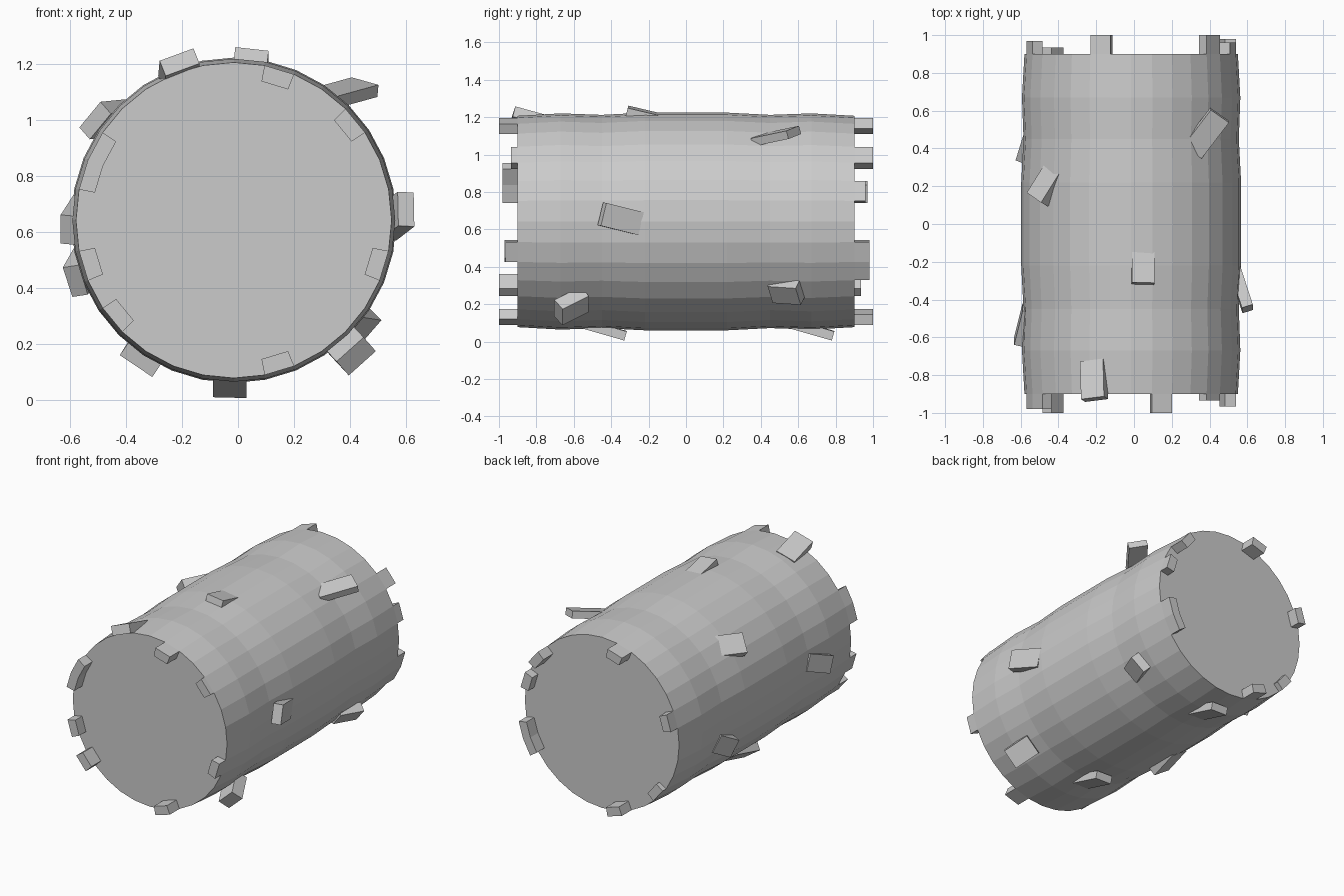
import bpy, bmesh
from math import sin, cos, radians
from mathutils import Vector

if "Cube" in bpy.data.objects:
    bpy.data.objects.remove(bpy.data.objects["Cube"])

CX, CZ, SIDES = -0.015, 0.642, 32
STEP = 360 / SIDES


def polar(r, deg, y):
    return Vector((CX + r * cos(radians(deg)), y, CZ + r * sin(radians(deg))))


def finish(name, bm):
    bmesh.ops.recalc_face_normals(bm, faces=bm.faces)
    me = bpy.data.meshes.new(name)
    bm.to_mesh(me)
    bm.free()
    ob = bpy.data.objects.new(name, me)
    bpy.context.collection.objects.link(ob)
    return ob


def loft(name, sections):
    """Closed skin over equal-length loops of points."""
    bm = bmesh.new()
    rings = [[bm.verts.new(p) for p in s] for s in sections]
    n = len(rings[0])
    for a, b in zip(rings, rings[1:]):
        for i in range(n):
            j = (i + 1) % n
            bm.faces.new((a[i], a[j], b[j], b[i]))
    bm.faces.new(rings[0])
    bm.faces.new(rings[-1])
    return finish(name, bm)


# log body with gently wavy outline
half = [(0.9, 0.565), (0.67, 0.578), (0.45, 0.570), (0.22, 0.582)]
profile = [(-y, r) for y, r in half] + half[::-1]
loft("log_body", [[polar(r, i * STEP, y) for i in range(SIDES)] for y, r in profile])


# splinters standing on the rim of each end: first facet, facet count, end y
def rim_splinter(first, count, y_end):
    side = 1 if y_end > 0 else -1
    secs = []
    for k in range(count + 1):
        a = (first + k) * STEP
        secs.append([polar(0.507, a, side * 0.89), polar(0.565, a, side * 0.89),
                     polar(0.565, a, y_end), polar(0.507, a, y_end)])
    loft("rim_splinter", secs)


for s in [(6, 1, -1.0), (3, 1, -0.935), (-2, 1, -0.965), (-7, 1, -1.0),
          (-13, 1, -1.0), (-15, 1, -0.97), (13, 2, -0.98),
          (3, 1, 1.0), (1, 1, 0.96), (-3, 2, 0.98), (9, 1, 1.0),
          (14, 1, 0.97), (-13, 1, 0.935), (-10, 1, 1.0)]:
    rim_splinter(*s)


# bark chips: raised tip and sunken tail of the outer face, width, thickness
def bark_chip(tip, tail, width, thick, normal=None):
    tip, tail = Vector(tip), Vector(tail)
    axis = (tip - tail).normalized()
    mid = (tip + tail) / 2
    out = Vector(normal) if normal else mid - Vector((CX, mid.y, CZ))
    side = axis.cross(out).normalized()
    down = axis.cross(side).normalized() * thick
    if down.dot(out) > 0:
        down = -down
    w = side * width / 2
    loft("bark_chip", [[p + w, p - w, p - w + down, p + w + down] for p in (tail, tip)])


chips = [
    ((0.05, -0.31, 1.255), (0.05, -0.12, 1.21), 0.12, 0.05),
    ((-0.22, -0.92, 1.235), (-0.225, -0.72, 1.18), 0.13, 0.06),
    ((-0.53, 0.14, 1.02), (-0.43, 0.30, 1.03), 0.13, 0.06),
    ((0.455, 0.57, 1.14), (0.31, 0.38, 1.10), 0.12, 0.045, (0.27, 0, 0.96)),
    ((0.63, -0.44, 0.68), (0.565, -0.24, 0.63), 0.125, 0.06),
    ((0.445, -0.66, 0.13), (0.38, -0.52, 0.20), 0.13, 0.08),
    ((0.475, 0.60, 0.24), (0.41, 0.45, 0.25), 0.12, 0.06),
    ((-0.03, -0.33, 0.007), (-0.03, -0.55, 0.07), 0.12, 0.05),
    ((-0.03, 0.78, 0.007), (-0.03, 0.56, 0.07), 0.12, 0.05),
    ((-0.365, -0.17, 0.12), (-0.34, 0.03, 0.16), 0.14, 0.06),
    ((-0.635, -0.62, 0.61), (-0.59, -0.44, 0.68), 0.11, 0.06),
    ((-0.61, 0.36, 0.42), (-0.57, 0.49, 0.49), 0.12, 0.06),
]
for c in chips:
    bark_chip(*c)
